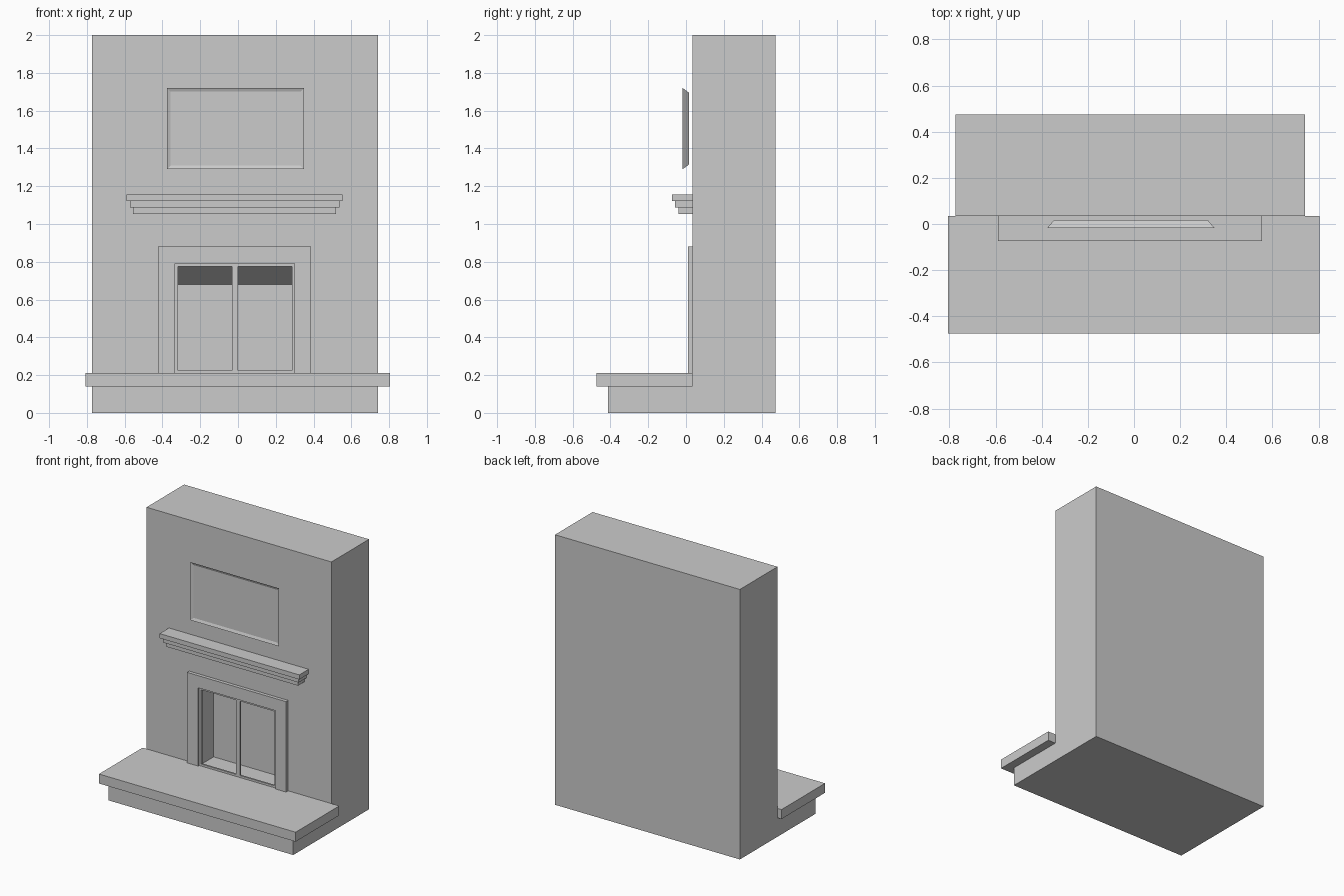
import bpy
import bmesh

default = bpy.data.objects.get("Cube")
if default:
    bpy.data.objects.remove(default, do_unlink=True)

GREY = (0.6, 0.6, 0.6, 1)
mat = bpy.data.materials.new("plain grey")
mat.use_nodes = True
mat.diffuse_color = GREY
mat.node_tree.nodes["Principled BSDF"].inputs["Base Color"].default_value = GREY


def finish(name, bm):
    bmesh.ops.recalc_face_normals(bm, faces=bm.faces)
    mesh = bpy.data.meshes.new(name)
    bm.to_mesh(mesh)
    bm.free()
    mesh.materials.append(mat)
    obj = bpy.data.objects.new(name, mesh)
    bpy.context.collection.objects.link(obj)
    return obj


def extrude(name, points, offset):
    """Solid from a flat outline pushed along an offset."""
    bm = bmesh.new()
    face = bm.faces.new([bm.verts.new(p) for p in points])
    new = bmesh.ops.extrude_face_region(bm, geom=[face])["geom"]
    verts = [v for v in new if isinstance(v, bmesh.types.BMVert)]
    bmesh.ops.translate(bm, verts=verts, vec=offset)
    return finish(name, bm)


def side_profile(name, x0, x1, outline):
    return extrude(name, [(x0, y, z) for y, z in outline], (x1 - x0, 0, 0))


def front_profile(name, y0, y1, outline):
    return extrude(name, [(x, y0, z) for x, z in outline], (0, y1 - y0, 0))


def box(name, x0, x1, y0, y1, z0, z1):
    return side_profile(name, x0, x1, [(y0, z0), (y1, z0), (y1, z1), (y0, z1)])


FACE, BACK = 0.035, 0.475       # front and back of the chimney wall
LEFT, RIGHT = -0.774, 0.741     # sides of the chimney wall
HEARTH = 0.21                   # top of the hearth
IN0, IN1, IN_TOP = -0.333, 0.30, 0.79   # fire opening

# Chimney wall and hearth base in one L-shaped body
body = side_profile("chimney_body", LEFT, RIGHT, [
    (-0.412, 0), (BACK, 0), (BACK, 2), (FACE, 2), (FACE, 0.14), (-0.412, 0.14)])

# Firebox with a sloping ceiling, cut into the wall
cutter = side_profile("firebox_cutter", IN0, IN1, [
    (0, HEARTH), (0.19, HEARTH), (0.19, 0.68), (FACE, IN_TOP), (0, IN_TOP)])
cutter.hide_render = True
cut = body.modifiers.new("firebox", "BOOLEAN")
cut.operation = "DIFFERENCE"
cut.solver = "EXACT"
cut.object = cutter
bpy.context.view_layer.objects.active = body
bpy.ops.object.modifier_apply(modifier=cut.name)
bpy.data.objects.remove(cutter, do_unlink=True)

# Hearth slab
box("hearth_slab", -0.807, 0.805, -0.475, FACE, 0.14, HEARTH)

# Arch-shaped surround
front_profile("fire_surround", 0.01, FACE, [
    (-0.424, HEARTH), (-0.424, 0.88), (0.387, 0.88), (0.387, HEARTH),
    (IN1, HEARTH), (IN1, IN_TOP), (IN0, IN_TOP), (IN0, HEARTH)])

# Door frame: stiles, centre mullion and rails
for name, x0, x1 in (("left_stile", 0.285, IN1), ("right_stile", IN0, -0.317),
                     ("mullion", -0.033, 0)):
    box(name, x0, x1, 0.022, FACE, HEARTH, IN_TOP)
for side, x0, x1 in (("right", -0.317, -0.033), ("left", 0, 0.285)):
    box(side + "_bottom_rail", x0, x1, 0.022, FACE, HEARTH, 0.225)
    box(side + "_top_rail", x0, x1, 0.022, FACE, 0.775, IN_TOP)

# Stepped mantel shelf
for i, name in enumerate(("bottom", "middle", "top")):
    grow = 0.017 * i
    box("mantel_" + name, -0.556 - grow, 0.52 + grow, -0.04 - grow, FACE,
        1.053 + 0.034 * i, 1.087 + 0.034 * i)

# Picture: bevelled back, shallow recessed front panel
bm = bmesh.new()
corners = [(-0.377, 1.29), (0.35, 1.29), (0.35, 1.72), (-0.377, 1.72)]
front = [bm.verts.new((x, -0.018, z)) for x, z in corners]
back = [bm.verts.new((-0.0135 + (x + 0.0135) * 0.917, 0.017,
                      1.505 + (z - 1.505) * 0.88)) for x, z in corners]
panel = bm.faces.new(front)
bm.faces.new(back[::-1])
for i in range(4):
    j = (i + 1) % 4
    bm.faces.new((front[j], front[i], back[i], back[j]))
bmesh.ops.recalc_face_normals(bm, faces=bm.faces)
bmesh.ops.inset_region(bm, faces=[panel], thickness=0.028)
bmesh.ops.translate(bm, verts=panel.verts[:], vec=(0, 0.008, 0))
finish("picture_frame", bm)
